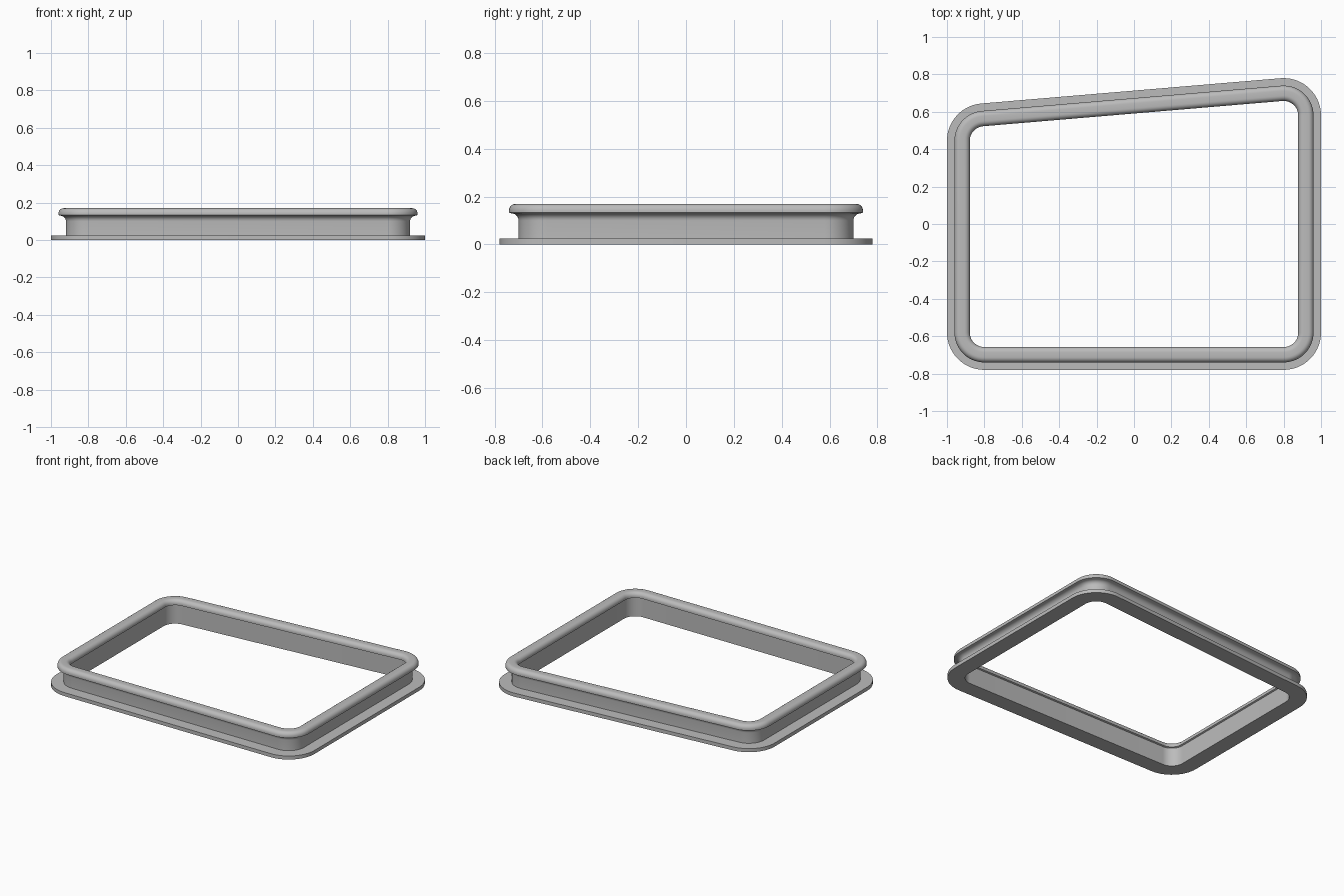
import bpy, bmesh, math

cube = bpy.data.objects.get("Cube")
if cube:
    bpy.data.objects.remove(cube, do_unlink=True)

gray = bpy.data.materials.new("satin gray")
gray.use_nodes = True
color = (0.5, 0.5, 0.5, 1)
gray.diffuse_color = color
gray.node_tree.nodes["Principled BSDF"].inputs["Base Color"].default_value = color

# Corner centres of the slanted outline, counter-clockwise from front left of +x
CORNERS = [(0.8, -0.58), (0.8, 0.58), (-0.8, 0.445), (-0.8, -0.58)]
STEPS = 14


def edge_normal(i):
    """Angle of the outward normal of the side that leaves corner i."""
    a, b = CORNERS[i % 4], CORNERS[(i + 1) % 4]
    return math.atan2(b[1] - a[1], b[0] - a[0]) - math.pi / 2


def outline():
    """Corner centre and outward direction for every point along the frame."""
    path = []
    for i, c in enumerate(CORNERS):
        start = edge_normal(i - 1)
        turn = (edge_normal(i) - start) % (2 * math.pi)
        path += [(c, start + turn * k / STEPS) for k in range(STEPS + 1)]
    return path


def arc(cx, cz, r, a0, a1, n=6):
    angles = [math.radians(a0 + (a1 - a0) * k / n) for k in range(n + 1)]
    return [(cx + r * math.cos(a), cz + r * math.sin(a)) for a in angles]


def sweep(name, section):
    """Carry a closed section of (radius, height) points around the outline."""
    bm = bmesh.new()
    rings = [[bm.verts.new((c[0] + r * math.cos(a), c[1] + r * math.sin(a), z))
              for r, z in section] for c, a in outline()]
    n = len(section)
    for i, ring in enumerate(rings):
        following = rings[(i + 1) % len(rings)]
        for j in range(n):
            k = (j + 1) % n
            bm.faces.new((ring[j], following[j], following[k], ring[k]))
    bmesh.ops.recalc_face_normals(bm, faces=bm.faces)
    mesh = bpy.data.meshes.new(name)
    bm.to_mesh(mesh)
    bm.free()
    mesh.materials.append(gray)
    obj = bpy.data.objects.new(name, mesh)
    bpy.context.collection.objects.link(obj)
    bpy.ops.object.select_all(action='DESELECT')
    obj.select_set(True)
    bpy.context.view_layer.objects.active = obj
    bpy.ops.object.shade_smooth_by_angle(angle=math.radians(32))


# Flange, upright wall, flared neck and rounded lip in one section
section = [(0.088, 0), (0.2, 0), (0.2, 0.025), (0.12, 0.025)]
section += arc(0.15, 0.1, 0.03, 180, 90)         # flare under the lip
section += [(0.16, 0.133)]
section += arc(0.132, 0.142, 0.028, 0, 90)       # outer rounding
section += arc(0.106, 0.142, 0.028, 90, 180)     # inner rounding
section += [(0.078, 0.134), (0.088, 0.13)]
sweep("window_frame", section)
